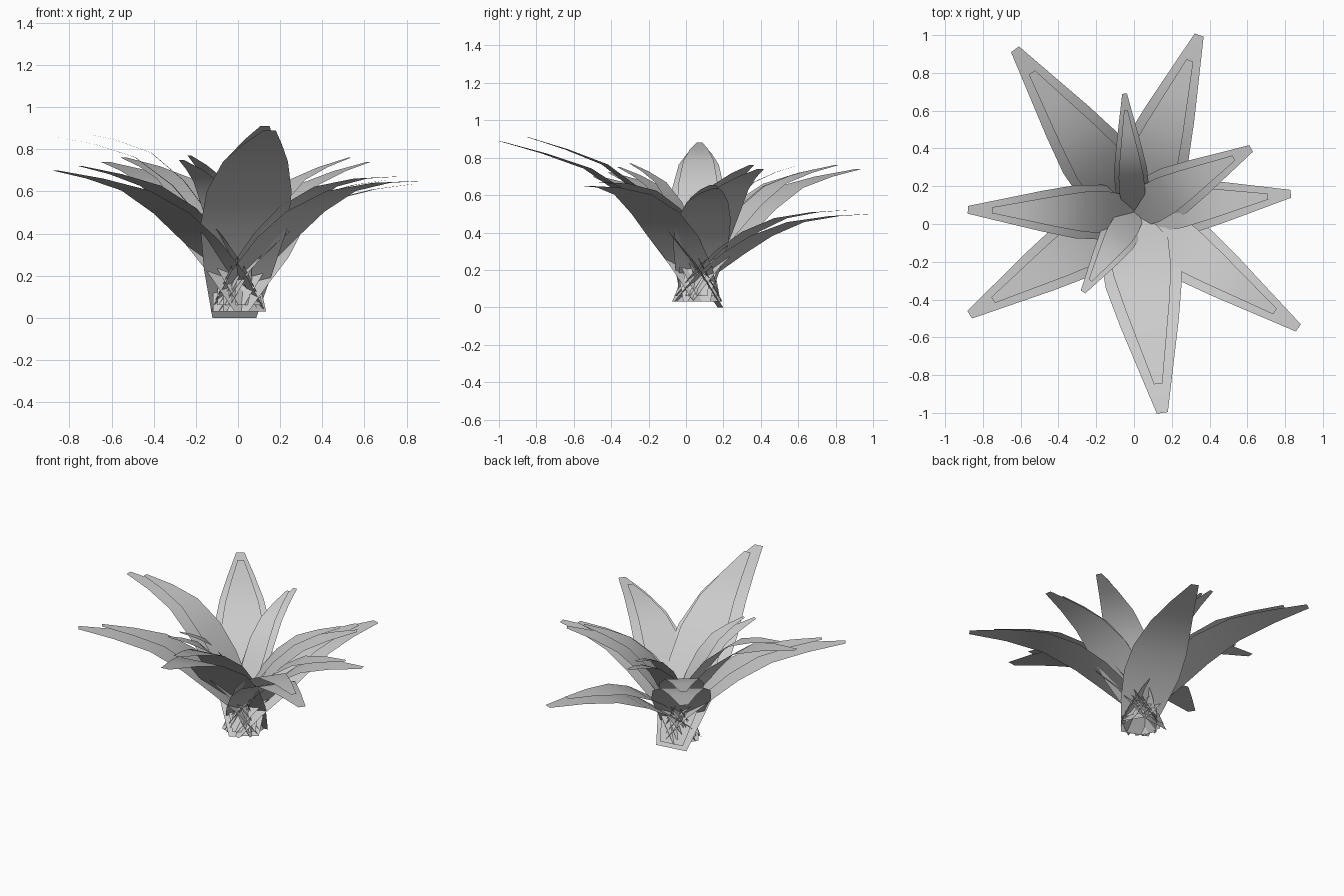
import bpy
import bmesh
from mathutils import Vector

cube = bpy.data.objects.get("Cube")
if cube:
    bpy.data.objects.remove(cube, do_unlink=True)

# Single flat colour for all foliage
grey = bpy.data.materials.new("leaf_grey")
grey.use_nodes = True
colour = (0.6, 0.6, 0.6, 1)
grey.diffuse_color = colour
grey.node_tree.nodes["Principled BSDF"].inputs["Base Color"].default_value = colour

# Shared leaf shape: (distance along, height, relative width)
PROFILE = [(0, 0, 0.5), (0.13, 0.28, 0.8), (0.28, 0.52, 1), (0.42, 0.71, 0.97),
           (0.6, 0.87, 0.74), (0.8, 0.95, 0.44), (1, 1, 0.14)]
CENTRE = Vector((0, 0.06, 0))


def ribbon(name, base, tip, width, arch):
    """Flat-section leaf blade that arches from base to tip."""
    run = Vector((tip.x - base.x, tip.y - base.y, 0))
    rise = tip.z - base.z
    side = Vector((-run.y, run.x, 0)).normalized() * width / 2
    bm = bmesh.new()
    previous = None
    for along, height, spread in PROFILE:
        height += arch * along * (1 - along)
        middle = base + run * along + Vector((0, 0, rise * height))
        row = [bm.verts.new(middle - side * spread), bm.verts.new(middle + side * spread)]
        if previous:
            face = bm.faces.new((previous[0], row[0], row[1], previous[1]))
            face.normal_update()
            if face.normal.z < 0:
                face.normal_flip()
            face.smooth = True
        previous = row
    mesh = bpy.data.meshes.new(name)
    bm.to_mesh(mesh)
    bm.free()
    mesh.materials.append(grey)
    obj = bpy.data.objects.new(name, mesh)
    bpy.context.collection.objects.link(obj)


def leaf(name, tip, width, arch, base_z=0.03, reach=0.1):
    """Outer blade plus a smaller blade lying just above it."""
    tip = Vector(tip)
    flat = Vector((tip.x, tip.y, 0)) - CENTRE
    base = CENTRE - flat.normalized() * reach
    base.z = base_z
    ribbon(name + "_outer_leaf", base, tip, width, arch)
    inner_tip = base + (tip - base) * 0.87
    inner_tip.z = tip.z + 0.02
    inner_base = base + Vector((0, 0, 0.03))
    ribbon(name + "_inner_leaf", inner_base, inner_tip, width * 0.76, arch)


# Long leaves around the rosette
leaf("front", (0.15, -1.0, 0.89), 0.42, -0.15, 0, 0.125)
leaf("front_left", (0.87, -0.55, 0.65), 0.33, 0.22)
leaf("left", (0.83, 0.16, 0.635), 0.3, 0.05)
leaf("left_back", (0.62, 0.40, 0.74), 0.28, -0.08)
leaf("back_left", (0.345, 1.0, 0.50), 0.36, 0.15)
leaf("back_right", (-0.63, 0.925, 0.74), 0.37, -0.05)
leaf("right", (-0.88, 0.075, 0.86), 0.29, 0.05)
leaf("front_right", (-0.87, -0.48, 0.70), 0.34, -0.05)

# Short upright leaves in the middle
leaf("short_back", (-0.05, 0.69, 0.74), 0.18, -0.05, 0.08, 0.06)
leaf("short_front", (-0.27, -0.36, 0.75), 0.2, -0.1, 0.08, 0.06)
